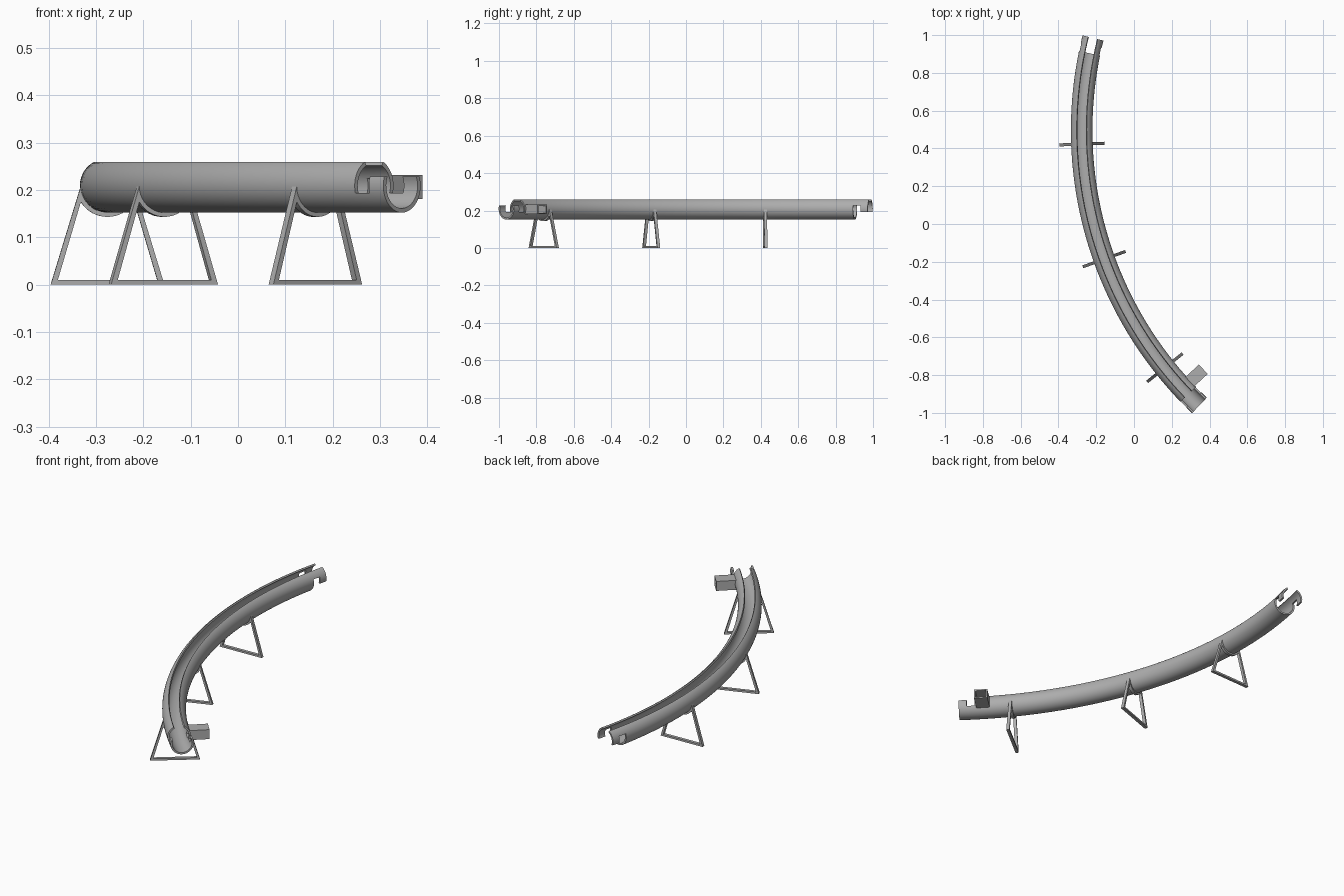
import bpy, bmesh, math
from mathutils import Matrix, Vector

if "Cube" in bpy.data.objects:
    bpy.data.objects.remove(bpy.data.objects["Cube"])

CX, CY, R = 1.739, 0.497, 2.016      # plan arc of the channel
ZC, RO, RI = 0.209, 0.057, 0.048     # channel centre height and radii
A0, A1 = -14.0, 46.3                 # start and end angles in degrees
STEP = 1.18                          # angular length of one joint step

grey = bpy.data.materials.new("plain_grey")
grey.diffuse_color = (0.42, 0.42, 0.42, 1)
grey.use_nodes = True
grey.node_tree.nodes["Principled BSDF"].inputs["Base Color"].default_value = grey.diffuse_color


def frame(a):
    """Local x points out of the bend, y runs along it."""
    a = math.radians(a)
    c, s = math.cos(a), math.sin(a)
    return Matrix(((-c, s, 0, CX - R * c), (-s, -c, 0, CY - R * s),
                   (0, 0, 1, 0), (0, 0, 0, 1)))


def finish(bm, name):
    bmesh.ops.recalc_face_normals(bm, faces=bm.faces)
    me = bpy.data.meshes.new(name)
    bm.to_mesh(me)
    bm.free()
    me.materials.append(grey)
    ob = bpy.data.objects.new(name, me)
    bpy.context.collection.objects.link(ob)
    return ob


def loft(bm, rings):
    """Closed solid through a list of matching rings."""
    vs = [[bm.verts.new(p) for p in ring] for ring in rings]
    n = len(vs[0])
    for a, b in zip(vs, vs[1:]):
        for i in range(n):
            j = (i + 1) % n
            bm.faces.new((a[i], a[j], b[j], b[i]))
    bm.faces.new(vs[0])
    bm.faces.new(vs[-1][::-1])


def sweep(name, profile, a0, a1, n):
    bm = bmesh.new()
    loft(bm, [[frame(a0 + (a1 - a0) * i / n) @ Vector((u, 0, z)) for u, z in profile]
              for i in range(n + 1)])
    return finish(bm, name)


def band(r0, r1, p0, p1, n):
    """Arc-shaped section between two radii."""
    ang = [math.radians(p0 + (p1 - p0) * i / n) for i in range(n + 1)]
    return ([(r1 * math.cos(t), ZC + r1 * math.sin(t)) for t in ang] +
            [(r0 * math.cos(t), ZC + r0 * math.sin(t)) for t in reversed(ang)])


def rect(u0, u1, z0, z1):
    return [(u0, z0), (u1, z0), (u1, z1), (u0, z1)]


def box(name, a, u0, u1, half, z0, z1):
    bm = bmesh.new()
    loft(bm, [[frame(a) @ Vector((u, y, z)) for u, z in rect(u0, u1, z0, z1)]
              for y in (-half, half)])
    return finish(bm, name)


def cut(ob, cutter):
    m = ob.modifiers.new("cut", 'BOOLEAN')
    m.operation, m.solver, m.object = 'DIFFERENCE', 'EXACT', cutter
    bpy.context.view_layer.objects.active = ob
    bpy.ops.object.modifier_apply(modifier=m.name)


def smooth(ob):
    bpy.ops.object.select_all(action='DESELECT')
    ob.select_set(True)
    bpy.context.view_layer.objects.active = ob
    bpy.ops.object.shade_smooth_by_angle(angle=math.radians(30))


# Curved channel, open along the top
channel = sweep("channel", band(RI, RO, -242, 62, 40), A0, A1, 48)

# Interlocking joint steps: hooks at the back end, matching sockets at the front end
W = 0.1
steps = [(A0 - 1, A0 + STEP, 0.0, 0.193), (A0 + STEP - 0.01, A0 + 2 * STEP, 0.0, 0.228),
         (A1 - 2 * STEP, A1 - STEP, 0.193, 0.4), (A1 - STEP - 0.01, A1 + 1, 0.228, 0.4)]
cutters = [sweep("joint_cutter", rect(-W, W, z0, z1), a, b, 2) for a, b, z0, z1 in steps]

# Square side outlet, open through the channel wall
AO = 42.7
outlet = box("side_outlet", AO, -0.149, -0.049, 0.034, 0.181, 0.231)
bore = box("outlet_cutter", AO, -0.17, -0.02, 0.027, 0.188, 0.224)
for c in cutters + [bore]:
    cut(channel, c)
cut(outlet, bore)
for c in cutters + [bore]:
    bpy.data.objects.remove(c)
smooth(channel)

# Trestle supports: base bar, two leaning legs and a curved cradle
leg = [(0.12, 0), (0.0565, 0.208), (0.0525, 0.188), (0.108, 0)]
parts = [rect(-0.114, 0.114, 0, 0.01), leg, [(-u, z) for u, z in leg],
         band(RO - 0.001, 0.066, -160, -20, 20)]
for i, a in enumerate((2.1, 19.8, 38.6)):
    bm = bmesh.new()
    for p in parts:
        loft(bm, [[frame(a) @ Vector((u, y, z)) for u, z in p] for y in (-0.008, 0.008)])
    smooth(finish(bm, "support_%d" % (i + 1)))
